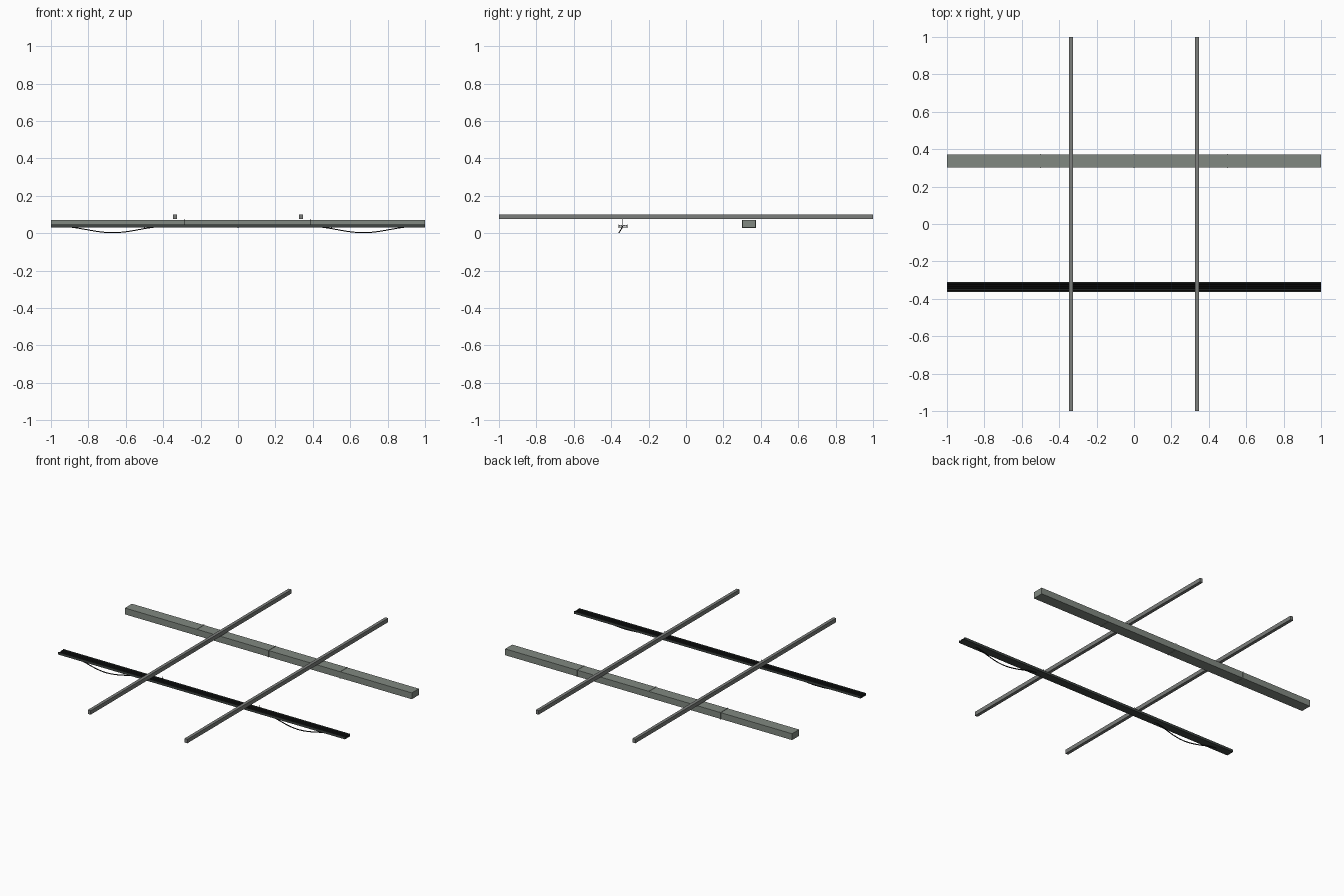
import bpy
import math

cube = bpy.data.objects.get("Cube")
if cube:
    bpy.data.objects.remove(cube, do_unlink=True)


def material(name, r, g, b):
    m = bpy.data.materials.new(name)
    m.use_nodes = True
    m.diffuse_color = (r, g, b, 1)
    m.node_tree.nodes["Principled BSDF"].inputs["Base Color"].default_value = (r, g, b, 1)
    return m


duct_grey = material("duct grey green", 0.22, 0.25, 0.22)
rail_grey = material("rail grey", 0.2, 0.21, 0.2)
tray_grey = material("tray dark grey", 0.05, 0.06, 0.055)
cable_black = material("cable black", 0.008, 0.009, 0.009)


def box(name, lo, hi, mat):
    centre = [(a + b) / 2 for a, b in zip(lo, hi)]
    bpy.ops.mesh.primitive_cube_add(size=1, location=centre)
    ob = bpy.context.object
    ob.name = name
    ob.scale = [b - a for a, b in zip(lo, hi)]
    ob.data.materials.append(mat)
    return ob


def cable(name, points, radius):
    curve = bpy.data.curves.new(name, "CURVE")
    curve.dimensions = "3D"
    curve.bevel_depth = radius
    curve.bevel_resolution = 1
    curve.use_fill_caps = True
    spline = curve.splines.new("POLY")
    spline.points.add(len(points) - 1)
    for p, co in zip(spline.points, points):
        p.co = (*co, 1)
    curve.materials.append(cable_black)
    ob = bpy.data.objects.new(name, curve)
    bpy.context.collection.objects.link(ob)


# Pair of long overhead rails
for side, x in (("right", -0.337), ("left", 0.337)):
    box(f"{side}_rail", (x - 0.01, -1, 0.075), (x + 0.01, 1, 0.1), rail_grey)

# Rectangular duct with joint collars
box("duct", (-1, 0.302, 0.03), (1, 0.372, 0.07), duct_grey)
for i, x in enumerate((-0.5, 0, 0.5)):
    box(f"duct_joint_{i}", (x - 0.003, 0.3, 0.028), (x + 0.003, 0.374, 0.072), duct_grey)

# Cable tray: floor and two lips
box("tray_floor", (-1, -0.363, 0.031), (1, -0.311, 0.034), tray_grey)
for name, y in (("front", -0.363), ("back", -0.314)):
    box(f"tray_{name}_lip", (-1, y, 0.031), (1, y + 0.003, 0.046), tray_grey)

# Straight cables lying in the tray
for i in range(4):
    y = -0.354 + i * 0.0113
    cable(f"tray_cable_{i}", [(-1, y, 0.039), (1, y, 0.039)], 0.0048)

# Loose cables sagging below the tray
for side, x in (("right", -0.67), ("left", 0.67)):
    points = []
    for i in range(17):
        t = i / 8 - 1
        drop = (1 + math.cos(math.pi * t)) / 2
        points.append((x + 0.28 * t, -0.338 - 0.02 * drop, 0.036 - 0.033 * drop))
    cable(f"{side}_sagging_cable", points, 0.003)

# Thin hangers above the tray
for side, x in (("right", -0.287), ("left", 0.387)):
    box(f"{side}_hanger", (x - 0.0015, -0.342, 0.034), (x + 0.0015, -0.339, 0.075), tray_grey)
